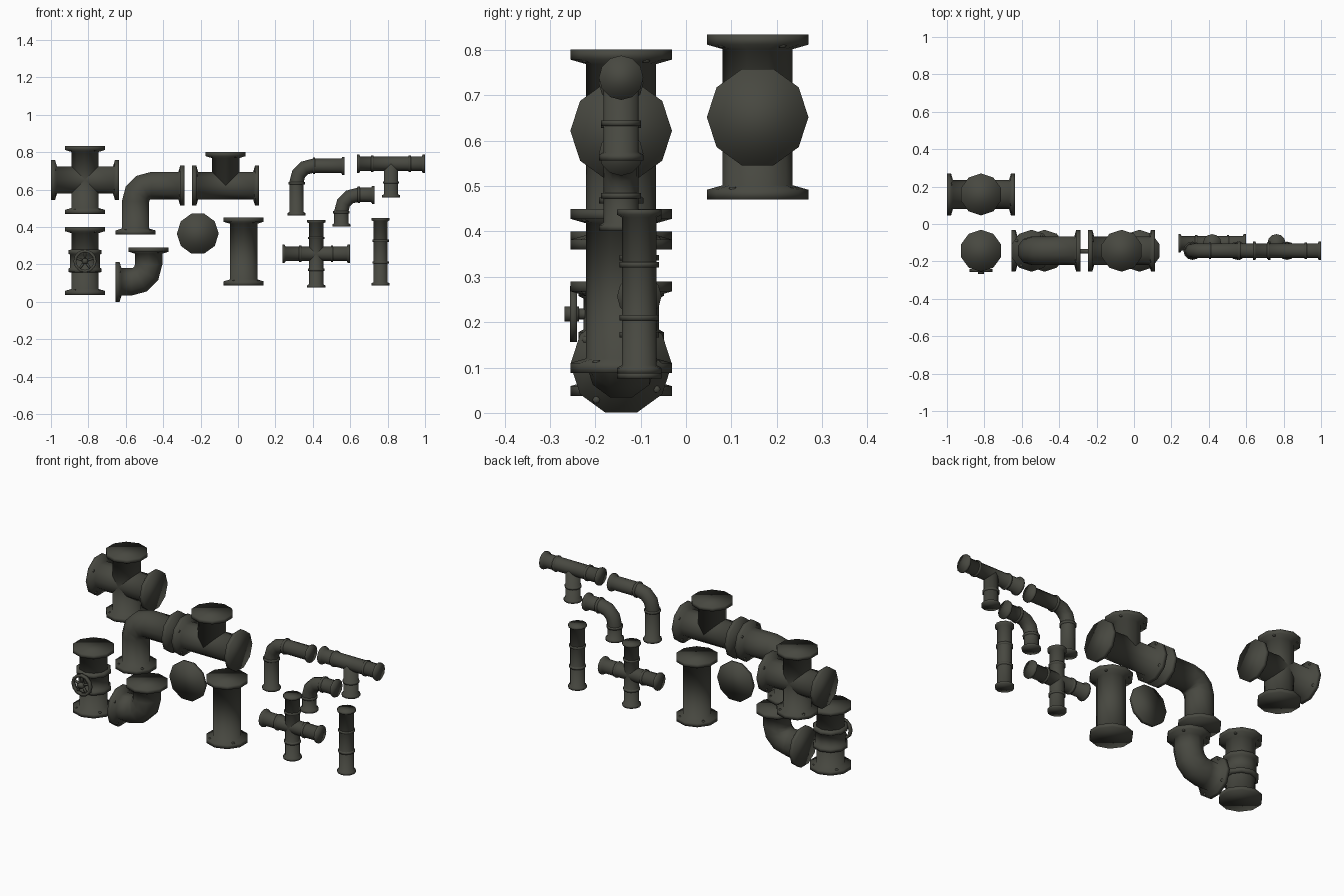
import bpy, bmesh, math
from mathutils import Vector

if "Cube" in bpy.data.objects:
    bpy.data.objects.remove(bpy.data.objects["Cube"])

iron = bpy.data.materials.new("dark_iron")
iron.diffuse_color = (0.064, 0.065, 0.052, 1)
iron.use_nodes = True
iron.node_tree.nodes["Principled BSDF"].inputs["Base Color"].default_value = iron.diffuse_color

# size presets: sides, pipe radius, flange radius, flange thickness, cone length
BIG = (10, 0.077, 0.112, 0.022, 0.010)
SMALL = (12, 0.0385, 0.049, 0.012, 0.006)
UP, DOWN = Vector((0, 0, 1)), Vector((0, 0, -1))
RIGHT, LEFT = Vector((1, 0, 0)), Vector((-1, 0, 0))
Y = Vector((0, 1, 0))


def finish(name, bm):
    bmesh.ops.recalc_face_normals(bm, faces=bm.faces)
    me = bpy.data.meshes.new(name)
    bm.to_mesh(me)
    bm.free()
    for p in me.polygons:
        p.use_smooth = True
    me.materials.append(iron)
    ob = bpy.data.objects.new(name, me)
    bpy.context.collection.objects.link(ob)
    return ob


def sweep(bm, stations, n, side=Y):
    """Skin rings given as (point, tangent, radius) and cap both ends."""
    rings = []
    for p, t, r in stations:
        nrm = side.cross(t)
        rings.append([bm.verts.new(p + r * (side * math.cos(2 * math.pi * k / n)
                                            + nrm * math.sin(2 * math.pi * k / n)))
                      for k in range(n)])
    for a, b in zip(rings, rings[1:]):
        for k in range(n):
            j = (k + 1) % n
            bm.faces.new((a[k], a[j], b[j], b[k]))
    bm.faces.new(rings[0])
    bm.faces.new(rings[-1])


def flange(p, d, size):
    """Stations of a flange whose outer face is at p, d pointing inward."""
    n, r, R, th, cone = size
    return [(p, d, R), (p + d * th, d, R), (p + d * (th + cone), d, r)]


def mirrored(stations):
    return [(p, -t, r) for p, t, r in reversed(stations)]


def bolts(bm, p, d, size):
    # low bolt heads on the back of a big flange
    if size is not BIG:
        return
    nrm = Y.cross(d)
    for k in range(4):
        a = math.radians(35 + 90 * k)
        c = p + d * 0.022 + 0.095 * (Y * math.cos(a) + nrm * math.sin(a))
        sweep(bm, [(c, d, 0.010), (c + d * 0.006, d, 0.007)], 6)


def collar(bm, c, d, r=0.044, w=0.012):
    sweep(bm, [(c - d * w / 2, d, r), (c + d * w / 2, d, r)], SMALL[0])


def straight(bm, a, b, size):
    d = (b - a).normalized()
    sweep(bm, flange(a, d, size) + mirrored(flange(b, -d, size)), size[0])
    bolts(bm, a, d, size)
    bolts(bm, b, -d, size)


def junction(name, c, dirs, length, size, ring=None):
    """Tee or cross: one through pipe along x plus branches."""
    bm = bmesh.new()
    straight(bm, c + LEFT * length, c + RIGHT * length, size)
    if UP in dirs and DOWN in dirs:
        straight(bm, c + DOWN * length, c + UP * length, size)
    else:
        for d in dirs:
            end = c + d * length
            sweep(bm, flange(end, -d, size) + [(c, -d, size[1])], size[0])
            bolts(bm, end, -d, size)
    if ring:
        for d in [LEFT, RIGHT] + dirs:
            collar(bm, c + d * ring, d)
    return finish(name, bm)


def elbow(name, start, d, e, l1, rad, l2, size):
    """Pipe running along d for l1, turning to e, then running l2."""
    bm = bmesh.new()
    c = start + d * l1 + e * rad
    st = flange(start, d, size)
    for k in range(4):
        t = math.radians(30 * k)
        st.append((c + rad * (d * math.sin(t) - e * math.cos(t)),
                   d * math.cos(t) + e * math.sin(t), size[1]))
    end = c + d * rad + e * l2
    sweep(bm, st + mirrored(flange(end, -e, size)), size[0])
    bolts(bm, start, d, size)
    bolts(bm, end, -e, size)
    if size is SMALL:
        collar(bm, c - e * rad - d * 0.008, d)
        collar(bm, c + d * rad + e * 0.008, e)
    return finish(name, bm)


V = lambda x, y, z: Vector((x, y, z))
YB = -0.143

# large fittings
junction("large_cross", V(-0.818, 0.158, 0.652), [UP, DOWN], 0.182, BIG)
junction("large_tee", V(-0.066, YB, 0.622), [UP], 0.179, BIG)
elbow("large_long_elbow", V(-0.548, YB, 0.36), UP, RIGHT, 0.177, 0.085, 0.176, BIG)
elbow("large_short_elbow", V(-0.655, YB, 0.107), RIGHT, UP, 0.085, 0.092, 0.091, BIG)

bm = bmesh.new()
straight(bm, V(0.03, YB, 0.088), V(0.03, YB, 0.45), BIG)
finish("large_straight_pipe", bm)

# blanking disc facing front
bm = bmesh.new()
sweep(bm, [(V(-0.215, -0.157, 0.365), Y, 0.112), (V(-0.215, -0.135, 0.365), Y, 0.112)], 10, RIGHT)
finish("blank_disc", bm)

# valve body with two body rings
bm = bmesh.new()
vx, vz = -0.818, 0.218
straight(bm, V(vx, YB, 0.037), V(vx, YB, 0.40), BIG)
sweep(bm, [(V(vx, YB, vz + h), UP, r) for h, r in
           ((-0.062, 0.078), (-0.058, 0.094), (-0.040, 0.094), (-0.034, 0.083),
            (0.034, 0.083), (0.040, 0.094), (0.058, 0.094), (0.062, 0.078))], 10)
finish("valve_body", bm)

# valve hand wheel: rim, spokes, hub and stem
bm = bmesh.new()
wc = V(vx, -0.248, vz)
rim = []
N = 12
for k in range(N):
    a = 2 * math.pi * k / N
    out = V(math.cos(a), 0, math.sin(a))
    rim.append([bm.verts.new(wc + out * r + Y * h) for r, h in
                ((0.062, -0.008), (0.062, 0.008), (0.047, 0.008), (0.047, -0.008))])
for k in range(N):
    a, b = rim[k], rim[(k + 1) % N]
    for i in range(4):
        j = (i + 1) % 4
        bm.faces.new((a[i], a[j], b[j], b[i]))
for k in range(5):
    a = math.radians(90 + 72 * k)
    d = V(math.cos(a), 0, math.sin(a))
    sweep(bm, [(wc + d * 0.01, d, 0.007), (wc + d * 0.052, d, 0.007)], 6)
sweep(bm, [(V(vx, -0.268, vz), Y, 0.017), (V(vx, -0.236, vz), Y, 0.017)], 8, RIGHT)
sweep(bm, [(V(vx, -0.24, vz), Y, 0.012), (V(vx, -0.2, vz), Y, 0.012)], 8, RIGHT)
finish("valve_hand_wheel", bm)

# small fittings
junction("small_cross", V(0.418, -0.103, 0.257), [UP, DOWN], 0.181, SMALL, 0.085)
junction("small_tee", V(0.818, YB, 0.739), [DOWN], 0.182, SMALL, 0.10)
elbow("small_long_elbow", V(0.313, YB, 0.462), UP, RIGHT, 0.18, 0.085, 0.172, SMALL)
elbow("small_short_elbow", V(0.553, YB, 0.402), UP, RIGHT, 0.085, 0.085, 0.092, SMALL)

bm = bmesh.new()
straight(bm, V(0.762, -0.103, 0.087), V(0.762, -0.103, 0.449), SMALL)
for h in (0.21, 0.327):
    collar(bm, V(0.762, -0.103, h), UP)
finish("small_straight_pipe", bm)
